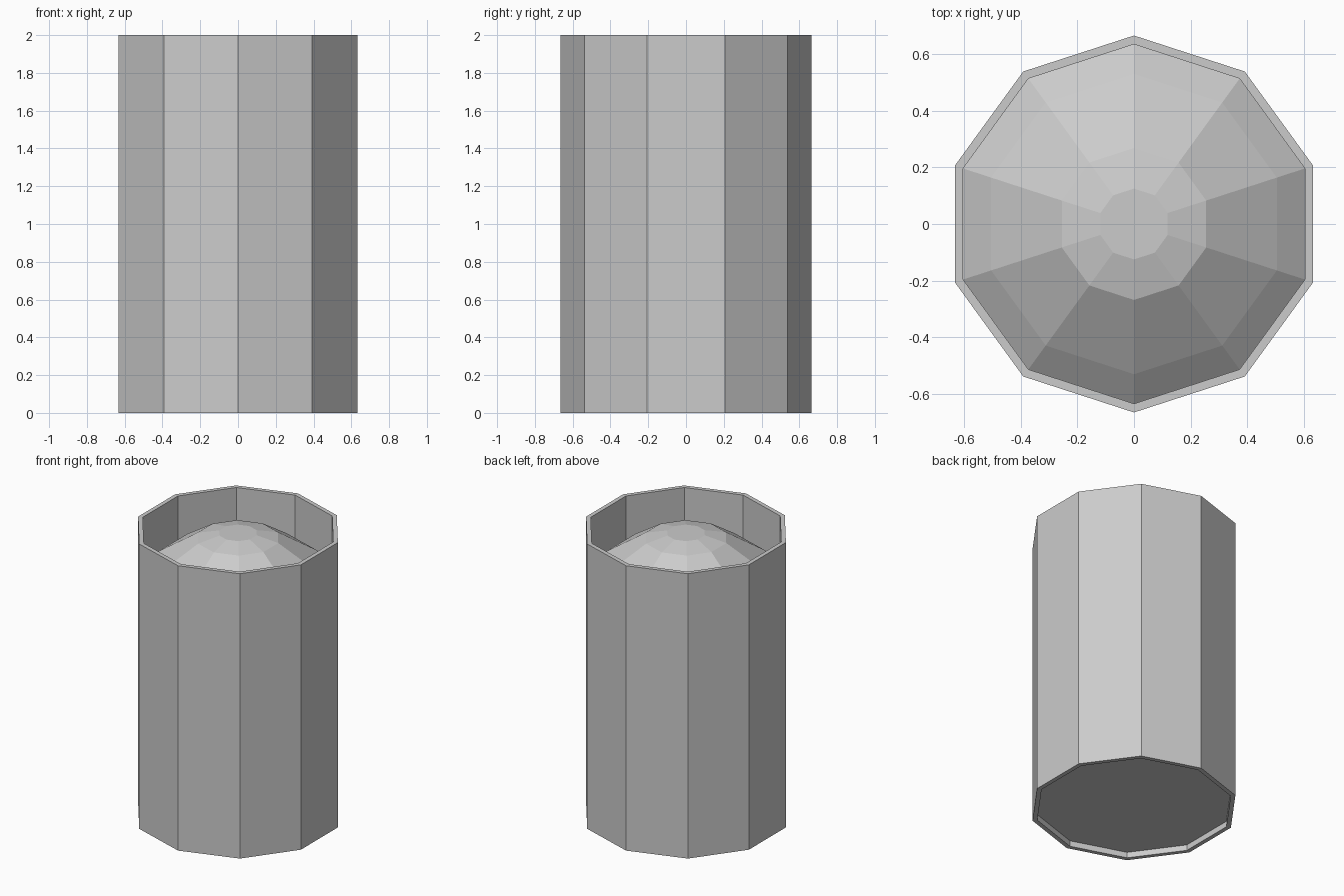
import bpy
import bmesh
from math import cos, sin, pi

SIDES = 10
OUTER, INNER, HEIGHT = 0.665, 0.634, 2.0

cube = bpy.data.objects.get("Cube")
if cube:
    bpy.data.objects.remove(cube, do_unlink=True)

grey = bpy.data.materials.new("plain_grey")
grey.use_nodes = True
colour = (0.6, 0.6, 0.6, 1)
grey.diffuse_color = colour
grey.node_tree.nodes["Principled BSDF"].inputs["Base Color"].default_value = colour


def lathe(name, profile, loop=False):
    """Turn (radius, height) points into a ten-sided solid, points up on y."""
    bm = bmesh.new()
    rings = []
    for r, z in profile:
        angles = [pi / 2 + 2 * pi * i / SIDES for i in range(SIDES)]
        rings.append([bm.verts.new((r * cos(a), r * sin(a), z)) for a in angles])
    pairs = list(zip(rings, rings[1:]))
    if loop:
        pairs.append((rings[-1], rings[0]))
    else:
        bm.faces.new(rings[0])
        bm.faces.new(rings[-1])
    for low, high in pairs:
        for i in range(SIDES):
            j = (i + 1) % SIDES
            bm.faces.new((low[i], low[j], high[j], high[i]))
    bmesh.ops.recalc_face_normals(bm, faces=bm.faces)
    mesh = bpy.data.meshes.new(name)
    bm.to_mesh(mesh)
    bm.free()
    mesh.materials.append(grey)
    obj = bpy.data.objects.new(name, mesh)
    bpy.context.collection.objects.link(obj)
    return obj


# Thin outer wall, open at both ends
lathe("outer_shell", [(OUTER, 0), (OUTER, HEIGHT), (INNER, HEIGHT), (INNER, 0)], loop=True)

# Solid core: recessed floor below, faceted dome below the rim
lathe("domed_core", [(INNER, 0.04), (INNER, 1.695), (0.53, 1.775),
                     (0.268, 1.942), (0.125, 1.977)])
